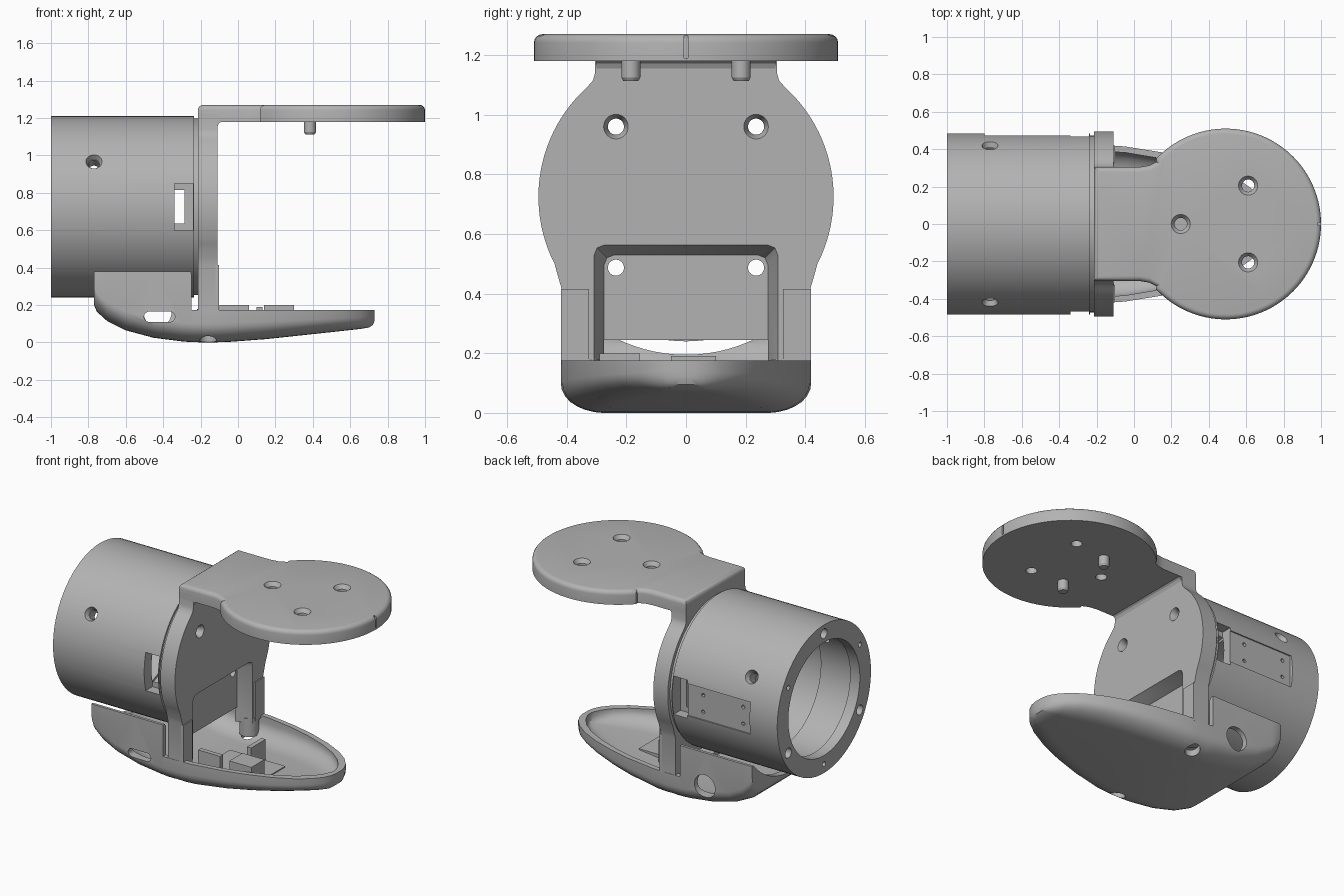
import bpy, bmesh, math
from mathutils import Vector, Matrix

if "Cube" in bpy.data.objects:
    bpy.data.objects.remove(bpy.data.objects["Cube"])

grey = bpy.data.materials.new("plain grey")
grey.use_nodes = True
grey.diffuse_color = (0.45, 0.45, 0.45, 1)
grey.node_tree.nodes["Principled BSDF"].inputs["Base Color"].default_value = grey.diffuse_color

AXIS_Z = 0.725          # height of the drum axis
SIDES = (-1, 1)


def finish(bm, name):
    bmesh.ops.remove_doubles(bm, verts=bm.verts, dist=1e-5)
    bmesh.ops.recalc_face_normals(bm, faces=bm.faces)
    mesh = bpy.data.meshes.new(name)
    bm.to_mesh(mesh)
    bm.free()
    mesh.materials.append(grey)
    obj = bpy.data.objects.new(name, mesh)
    bpy.context.collection.objects.link(obj)
    return obj


def skin(rings, name):
    """Closed solid through matching rings of points."""
    bm = bmesh.new()
    loops = [[bm.verts.new(p) for p in ring] for ring in rings]
    n = len(loops[0])
    for a, b in zip(loops, loops[1:]):
        for i in range(n):
            bm.faces.new((a[i], a[(i + 1) % n], b[(i + 1) % n], b[i]))
    bm.faces.new(loops[0])
    bm.faces.new(loops[-1])
    return finish(bm, name)


def box(x0, x1, y0, y1, z0, z1, name="cutter"):
    ring = [(x0, y0), (x1, y0), (x1, y1), (x0, y1)]
    return skin([[(x, y, z) for x, y in ring] for z in (z0, z1)], name)


def rod(start, end, r, name="cutter", r_end=None, n=32):
    a, b = Vector(start), Vector(end)
    turn = (b - a).to_track_quat('Z', 'Y')
    rings = [[c + turn @ Vector((rad * math.cos(t), rad * math.sin(t), 0))
              for t in (2 * math.pi * i / n for i in range(n))]
             for c, rad in ((a, r), (b, r if r_end is None else r_end))]
    return skin(rings, name)


def modify(obj, kind, **settings):
    mod = obj.modifiers.new(kind.lower(), kind)
    for key, value in settings.items():
        setattr(mod, key, value)
    bpy.context.view_layer.objects.active = obj
    bpy.ops.object.modifier_apply(modifier=mod.name)


def cut(obj, *cutters):
    for c in cutters:
        modify(obj, 'BOOLEAN', operation='DIFFERENCE', solver='EXACT', object=c)
        bpy.data.objects.remove(c)


def smooth(obj):
    bpy.ops.object.select_all(action='DESELECT')
    obj.select_set(True)
    bpy.context.view_layer.objects.active = obj
    bpy.ops.object.shade_smooth_by_angle(angle=math.radians(30))


def arc(cx, cy, r, a0, a1, n):
    return [(cx + r * math.cos(math.radians(a0 + (a1 - a0) * i / n)),
             cy + r * math.sin(math.radians(a0 + (a1 - a0) * i / n))) for i in range(n + 1)]


# Hollow drum, turned around the x axis
profile = [(-1, .37), (-1, .485), (-.235, .485), (-.235, .472), (-.212, .472), (-.212, 0),
           (-.285, 0), (-.285, .41), (-.7, .41), (-.7, .395), (-.93, .395), (-.93, .37)]
bm = bmesh.new()
pts = [bm.verts.new((x, 0, r)) for x, r in profile]
edges = [bm.edges.new((pts[i], pts[(i + 1) % len(pts)])) for i in range(len(pts))]
bmesh.ops.spin(bm, geom=pts + edges, axis=(1, 0, 0), cent=(0, 0, 0), angle=2 * math.pi, steps=96)
bmesh.ops.translate(bm, verts=bm.verts, vec=(0, 0, AXIS_Z))
bmesh.ops.dissolve_degenerate(bm, edges=bm.edges, dist=1e-5)
drum = finish(bm, "drum")

# Recessed cover on the back, windows, radial screw holes
cut(drum, box(-.8, -.335, .465, .6, .62, .83))
for s in SIDES:
    y0, y1 = sorted((s * .4, s * .6))
    cut(drum, box(-.34, -.24, y0, y1, .6, .85))
    out = Vector((0, s * .866, .5))
    hub = Vector((-.77, 0, AXIS_Z))
    cut(drum, rod(hub + out * .3, hub + out * .6, .027),
        rod(hub + out * .455, hub + out * .5, .03, r_end=.05))
for x in (-.74, -.45):
    for z in (.67, .78):
        cut(drum, rod((x, .44, z), (x, .5, z), .012, n=12))

# Screw holes in the open rim
for i in range(6):
    a = math.radians(30 + 60 * i)
    y, z = .427 * math.cos(a), AXIS_Z + .427 * math.sin(a)
    cut(drum, rod((-1.05, y, z), (-.94, y, z), .032 if i % 2 else .016, n=20))


def mount_holes(obj):
    for s in SIDES:
        for z in (.96, .487):
            y = s * .235
            cut(obj, rod((-.4, y, z), (0, y, z), .027),
                rod((-.14, y, z), (-.1, y, z), .027, r_end=.046))


mount_holes(drum)
smooth(drum)

# Upright bracket plate with legs
half = [(.40, .15), (.418, .17), (.418, .42), (.427, .45)]
half += arc(0, AXIS_Z, .495, -27, 48, 24)
half += [(.312, 1.115), (.305, 1.14), (.305, 1.22)]
outline = half + [(-y, z) for y, z in reversed(half)]
upright = skin([[(x, y, z) for y, z in outline] for x in (-.215, -.11)], "upright_plate")


def opening(x, grow):
    w, t, c = .275 + grow, .53 + grow, .035
    return [(x, y, z) for y, z in ((-w, .1), (w, .1), (w, t - c), (w - .01, t - .01),
            (w - c, t), (c - w, t), (.01 - w, t - .01), (-w, t - c))]


cut(upright, skin([opening(-.2, 0), opening(-.1, .037)], "cutter"),
    box(-.3, -.1, -.275, .275, .1, .245))
mount_holes(upright)
smooth(upright)

for s in SIDES:
    y0, y1 = sorted((s * .325, s * .419))
    box(-.12, -.102, y0, y1, .16, .415, "leg_pad")

# Fillet strip below the top plate
skin([[(-.115, y, 1.155), (-.11, y, 1.155), (-.102, y, 1.172), (-.085, y, 1.185), (-.115, y, 1.185)]
      for y in (-.3, .3)], "corner_fillet")

# Round top plate with a neck and softened upper edge
side = [(-.215, .305), (.03, .305), (.08, .313), (.12, .332)] + arc(.49, 0, .51, 137, 0, 40)
outline = side + [(x, -y) for x, y in reversed(side[:-1])]
bm = bmesh.new()
face = bm.faces.new([bm.verts.new((x, y, 1.18)) for x, y in outline])
made = bmesh.ops.extrude_face_region(bm, geom=[face])["geom"]
bmesh.ops.translate(bm, verts=[g for g in made if isinstance(g, bmesh.types.BMVert)], vec=(0, 0, .09))
rim = [e for e in bm.edges if all(v.co.z > 1.2 for v in e.verts)]
bmesh.ops.bevel(bm, geom=rim, offset=.028, segments=4, profile=.5, affect='EDGES')
top_plate = finish(bm, "top_plate")
for x, y in ((.25, 0), (.61, .205), (.61, -.205)):
    cut(top_plate, rod((x, y, 1.1), (x, y, 1.3), .033),
        rod((x, y, 1.245), (x, y, 1.285), .033, r_end=.062))
cut(top_plate, box(.985, 1.05, -.007, .007, 1.19, 1.3))
smooth(top_plate)

for s in SIDES:
    peg = rod((.385, s * .185, 1.19), (.385, s * .185, 1.125), .032, "peg")
    tip = rod((.385, s * .185, 1.125), (.385, s * .185, 1.113), .032, "peg_tip", r_end=.025)
    smooth(peg)
    smooth(tip)

# Boat shaped base: stations of x, half width, bottom, top
stations = [(-.77, .415, .2, .38), (-.755, .42, .165, .38), (-.7, .42, .115, .38), (-.6, .42, .065, .38),
            (-.45, .42, .025, .38), (-.3, .42, .006, .38), (-.25, .42, .002, .38), (-.249, .42, .002, .175),
            (-.15, .42, 0, .175), (-.05, .415, .003, .175), (.15, .383, .018, .175), (.3, .345, .034, .175),
            (.45, .292, .05, .175), (.57, .232, .063, .175), (.65, .173, .072, .175),
            (.7, .115, .08, .175), (.722, .07, .095, .175), (.73, .03, .115, .175)]


def hull(name, inset=0):
    rings = []
    for x, w, zb, zt in stations:
        rx, rz = min(.14, w * .6), min(.1, (zt - zb) * .6)
        w = max(w - inset, .02)
        rx = min(rx, w * .8)
        zb += inset
        right = [(w, .7 if inset else zt)]
        for i in range(8):
            a = math.pi / 2 * i / 7
            right.append((w - rx + rx * math.cos(a), zb + rz - rz * math.sin(a)))
        ring = right + [(-y, z) for y, z in reversed(right)]
        rings.append([(x * (.955 if inset else 1), y, z) for y, z in ring])
    return skin(rings, name)


base = hull("base_shell")
cut(base, hull("cutter", .033), rod((-.9, 0, AXIS_Z), (-.2, 0, AXIS_Z), .53, n=96))

# Side slot in front, round port behind, screw holes below
cut(base, box(-.475, -.36, -.6, -.3, .11, .165),
    rod((-.475, -.6, .1375), (-.475, -.3, .1375), .0275),
    rod((-.365, -.6, .1375), (-.365, -.3, .1375), .0275),
    rod((-.43, .3, .16), (-.43, .6, .16), .075))
for s in SIDES:
    cut(base, rod((-.16, s * .34, -.1), (-.16, s * .34, .1), .045))
    foot = rod((-.16, s * .345, .06), (-.16, s * .345, .18), .058, "leg_foot")
    smooth(foot)
smooth(base)

# Small fittings inside the tray
box(-.1, .3, -.29, .06, .05, .075, "tray_board")
box(.14, .3, -.29, -.155, .06, .2, "tray_block")
box(-.1, .06, -.27, -.24, .06, .2, "tray_rib")
box(.1, .13, -.05, .1, .05, .19, "tray_divider")
